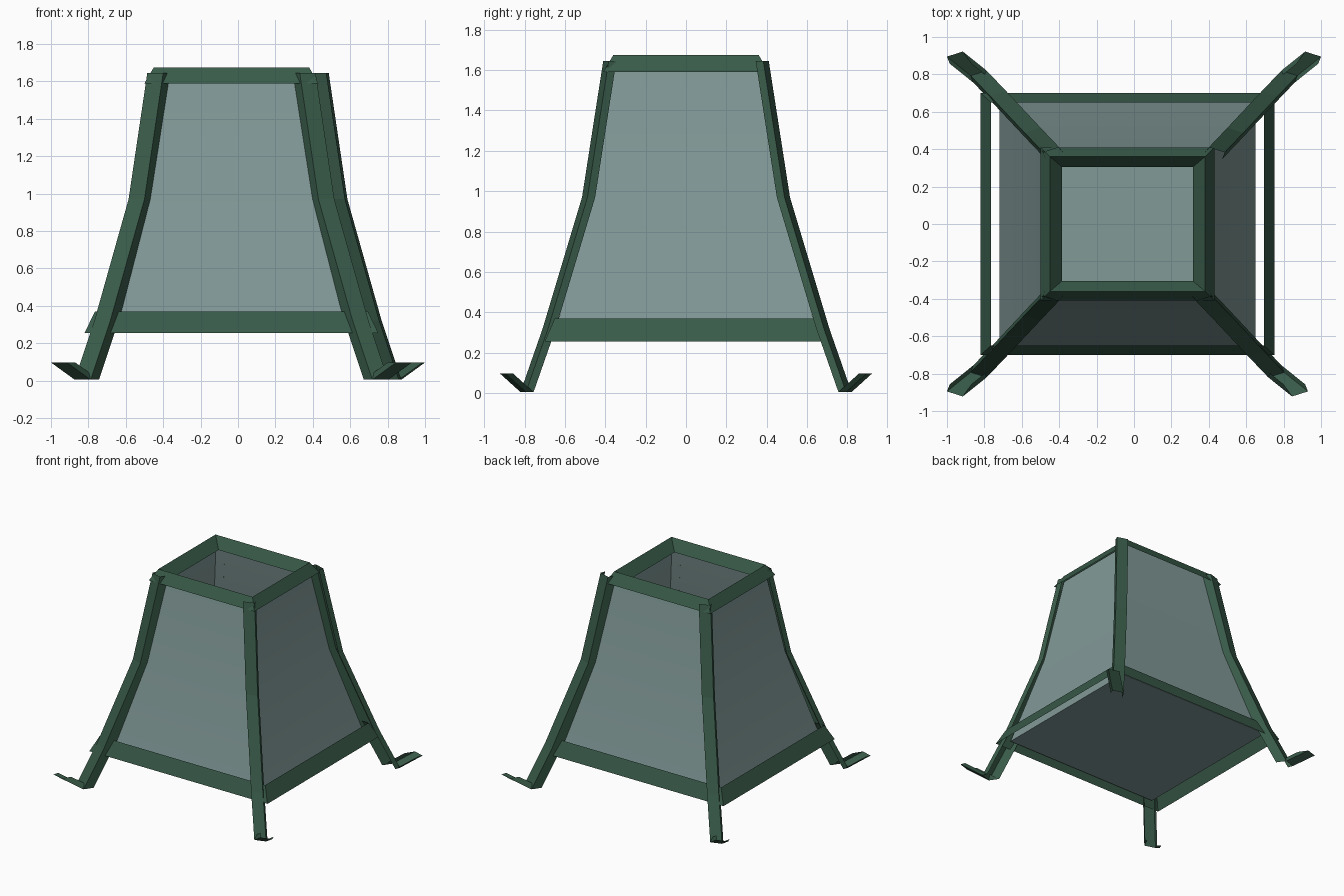
import bpy, bmesh, math

if "Cube" in bpy.data.objects:
    bpy.data.objects.remove(bpy.data.objects["Cube"])

CX = -0.035  # centre line of the frame


def material(name, color):
    m = bpy.data.materials.new(name)
    m.diffuse_color = color
    m.use_nodes = True
    m.node_tree.nodes["Principled BSDF"].inputs["Base Color"].default_value = m.diffuse_color
    return m


green = material("green_metal", (0.04, 0.103, 0.066, 1.0))
glass = material("tinted_glass", (0.22, 0.32, 0.31, 0.75))


def loft(name, loops, mat, cap_start=False, closed=True):
    """Skin a list of point loops; open loops give a folded sheet."""
    bm = bmesh.new()
    rows = [[bm.verts.new(p) for p in loop] for loop in loops]
    n = len(rows[0])
    for a, b in zip(rows, rows[1:]):
        for i in range(n if closed else n - 1):
            j = (i + 1) % n
            bm.faces.new((a[i], a[j], b[j], b[i]))
    if cap_start:
        bm.faces.new(rows[0])
    bmesh.ops.recalc_face_normals(bm, faces=bm.faces)
    me = bpy.data.meshes.new(name)
    bm.to_mesh(me)
    bm.free()
    me.materials.append(mat)
    ob = bpy.data.objects.new(name, me)
    bpy.context.collection.objects.link(ob)
    return ob


def rect(hx, hy, z):
    return [(CX + sx * hx, sy * hy, z)
            for sx, sy in ((-1, -1), (1, -1), (1, 1), (-1, 1))]


# Glass body: open top, closed floor, flaring with the legs
body = loft("glass_body", [rect(0.685, 0.65, 0.29), rect(0.51, 0.47, 0.97),
                           rect(0.41, 0.36, 1.63)], glass, cap_start=True)
bpy.context.view_layer.objects.active = body
body.select_set(True)
bpy.ops.object.shade_smooth_by_angle(angle=math.radians(30))
body.select_set(False)

# Bottom rim: slanted sheet
loft("bottom_rim", [rect(0.785, 0.70, 0.255), rect(0.73, 0.65, 0.37)], green)

# Top rim: roof-shaped section
loft("top_rim", [rect(0.465, 0.41, 1.59), rect(0.415, 0.36, 1.675),
                 rect(0.35, 0.305, 1.59)], green)

# Legs: open channel carried along a bent path, ending in an upturned toe
section = [(0.42, 0.45), (0.465, 0.515), (0.55, 0.488), (0.535, 0.45)]
path = [(-0.10, -0.105, 1.645), (0, 0, 0.97), (0.183, 0.195, 0.32),
        (0.288, 0.305, 0.005), (0.415, 0.407, 0.097)]
for name, sx, sy, shift in (("front_left_leg", -1, -1, 0),
                            ("front_right_leg", 1, -1, 0),
                            ("back_left_leg", -1, 1, 0),
                            ("back_right_leg", 1, 1, 0.07)):
    loops = [[(CX + shift + sx * (x + dx), sy * (y + dy), max(z, 0))
              for x, y in section] for dx, dy, z in path]
    loft(name, loops, green, closed=False)
